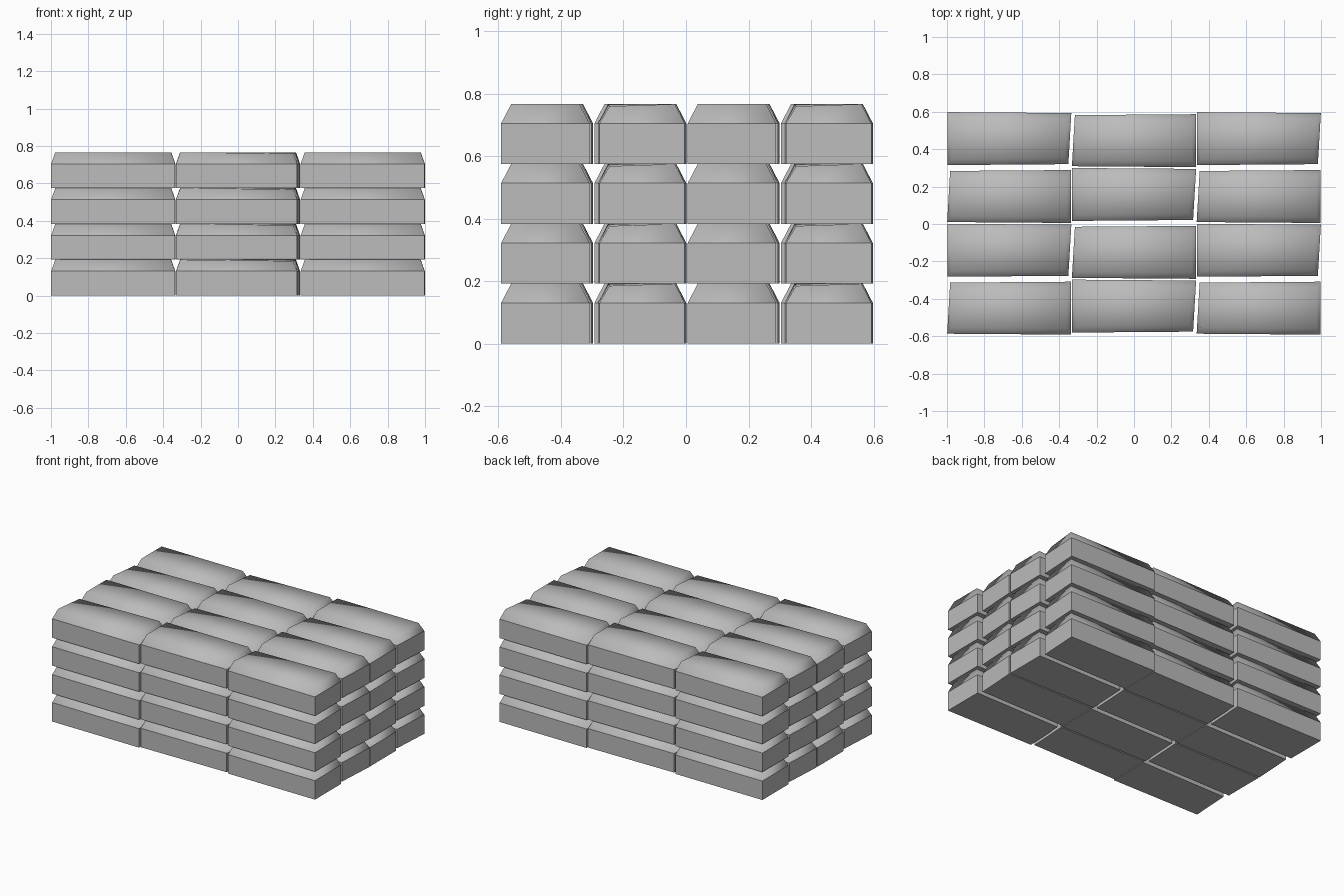
import bpy
import math

cube = bpy.data.objects.get("Cube")
if cube:
    bpy.data.objects.remove(cube, do_unlink=True)

# Plain grey stone
stone = bpy.data.materials.new("grey stone")
stone.use_nodes = True
GREY = (0.5, 0.5, 0.5, 1)
stone.diffuse_color = GREY
stone.node_tree.nodes["Principled BSDF"].inputs["Base Color"].default_value = GREY

STEP = 0.1915       # height of one course
SHOULDER = 0.130    # where the walls end and the bevelled crown begins
INSET_X, INSET_Y = 0.022, 0.032

# Slightly uneven footprint, counter-clockwise from the front left corner
FOOTPRINT = [(-0.333, -0.140), (0.314, -0.135), (0.330, 0.138), (-0.333, 0.143)]
CROWN_DROP = [0, 0.007, 0, 0]


def make_brick_mesh():
    """One brick: straight walls, bevelled and softly shaded crown."""
    verts = [(x, y, z) for z in (0, SHOULDER) for x, y in FOOTPRINT]
    for (x, y), drop in zip(FOOTPRINT, CROWN_DROP):
        verts.append((x - math.copysign(INSET_X, x),
                      y - math.copysign(INSET_Y, y), STEP - drop))
    faces = [(3, 2, 1, 0), (8, 9, 10, 11)]
    for ring in (0, 4):
        for i in range(4):
            j = (i + 1) % 4
            faces.append((ring + i, ring + j, ring + 4 + j, ring + 4 + i))
    mesh = bpy.data.meshes.new("brick")
    mesh.from_pydata(verts, [], faces)
    mesh.materials.append(stone)
    # Only the crown blends smoothly; walls and base stay crisp
    for poly in mesh.polygons:
        poly.use_smooth = True
    for edge in mesh.edges:
        edge.use_edge_sharp = min(edge.vertices) < 4 or max(edge.vertices) < 8
    mesh.update()
    return mesh


# Stack of four courses, every other brick turned half way round
brick = make_brick_mesh()
for course in range(4):
    for row in range(4):
        for column in range(3):
            turned = (row + column) % 2
            side = -1 if turned else 1
            ob = bpy.data.objects.new(
                f"brick_course{course + 1}_row{row + 1}_column{column + 1}", brick)
            ob.location = ((column - 1) * 0.667 + side * 0.002,
                           0.451 - row * 0.2985 + side * 0.004,
                           course * STEP)
            ob.rotation_euler.z = math.pi * turned
            bpy.context.collection.objects.link(ob)
